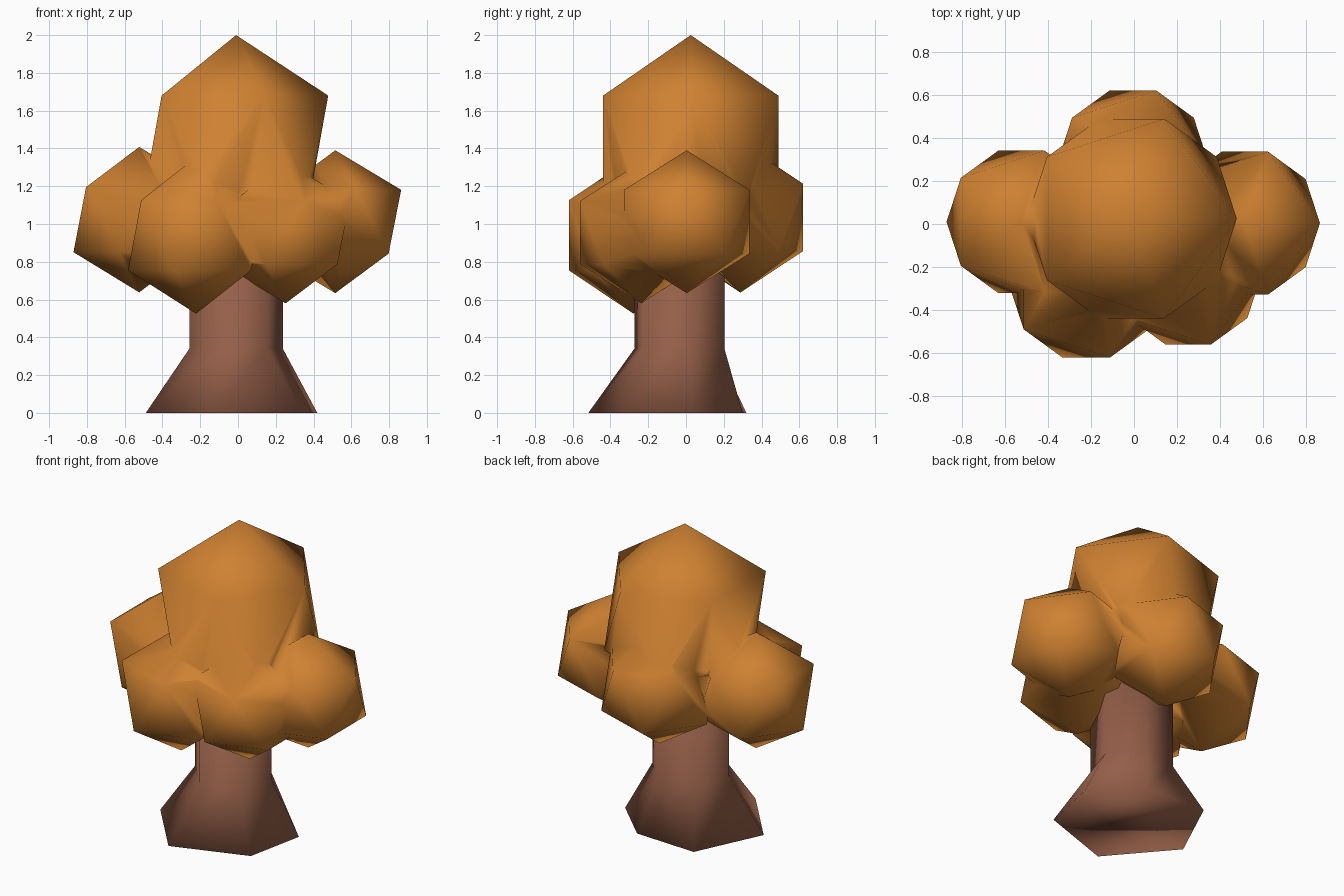
import bpy, bmesh, math
from mathutils import Matrix

if "Cube" in bpy.data.objects:
    bpy.data.objects.remove(bpy.data.objects["Cube"])


def material(name, color):
    m = bpy.data.materials.new(name)
    m.diffuse_color = (*color, 1)
    m.use_nodes = True
    m.node_tree.nodes["Principled BSDF"].inputs["Base Color"].default_value = m.diffuse_color
    return m


orange = material("autumn_orange", (0.62, 0.22, 0.031))
brown = material("bark_brown", (0.30, 0.115, 0.066))


def add_object(name, bm, mat):
    bmesh.ops.recalc_face_normals(bm, faces=bm.faces)
    me = bpy.data.meshes.new(name)
    bm.to_mesh(me)
    bm.free()
    me.materials.append(mat)
    ob = bpy.data.objects.new(name, me)
    bpy.context.collection.objects.link(ob)
    return ob


def clump(name, x, y, z, r, rz):
    """Twenty-sided leaf clump."""
    bm = bmesh.new()
    bmesh.ops.create_icosphere(
        bm, subdivisions=1, radius=1,
        matrix=Matrix.Translation((x, y, z)) @ Matrix.Diagonal((r, r, rz, 1)))
    return add_object(name, bm, orange)


# Leaf crown: one large clump with five smaller ones around it
crown = clump("leaf_crown", -0.01, 0.025, 1.421, 0.545, 0.579)
side_clumps = [
    (0.515, 0.004, 1.012, 0.390, 0.378),    # right
    (-0.523, 0.010, 1.023, 0.389, 0.385),   # left
    (-0.222, -0.278, 0.940, 0.402, 0.415),  # front left
    (0.252, -0.237, 0.955, 0.380, 0.375),   # front right
    (-0.005, 0.288, 1.035, 0.391, 0.398),   # back
]
bpy.context.view_layer.objects.active = crown
for c in side_clumps:
    lobe = clump("leaf_clump", *c)
    mod = crown.modifiers.new("merge", 'BOOLEAN')
    mod.operation = 'UNION'
    mod.solver = 'EXACT'
    mod.object = lobe
    bpy.ops.object.modifier_apply(modifier=mod.name)
    bpy.data.objects.remove(lobe)

# Trunk: six-sided post with an uneven flared foot
foot = [(0.42, 0.04), (0.15, 0.30), (-0.28, 0.32),
        (-0.488, -0.12), (-0.15, -0.517), (0.34, -0.35)]
post = [(-0.01 + 0.252 * math.cos(math.radians(11 + 60 * i)),
         -0.035 + 0.252 * math.sin(math.radians(11 + 60 * i))) for i in range(6)]
bm = bmesh.new()
rings = [[bm.verts.new((x, y, z)) for x, y in ring]
         for ring, z in ((foot, 0), (post, 0.34), (post, 1.0))]
for low, high in zip(rings, rings[1:]):
    for i in range(6):
        j = (i + 1) % 6
        bm.faces.new((low[i], low[j], high[j], high[i]))
bm.faces.new(rings[0][::-1])
bm.faces.new(rings[-1])
trunk = add_object("trunk", bm, brown)

# Soft shading over the faceted shapes
for ob in (crown, trunk):
    for p in ob.data.polygons:
        p.use_smooth = True
